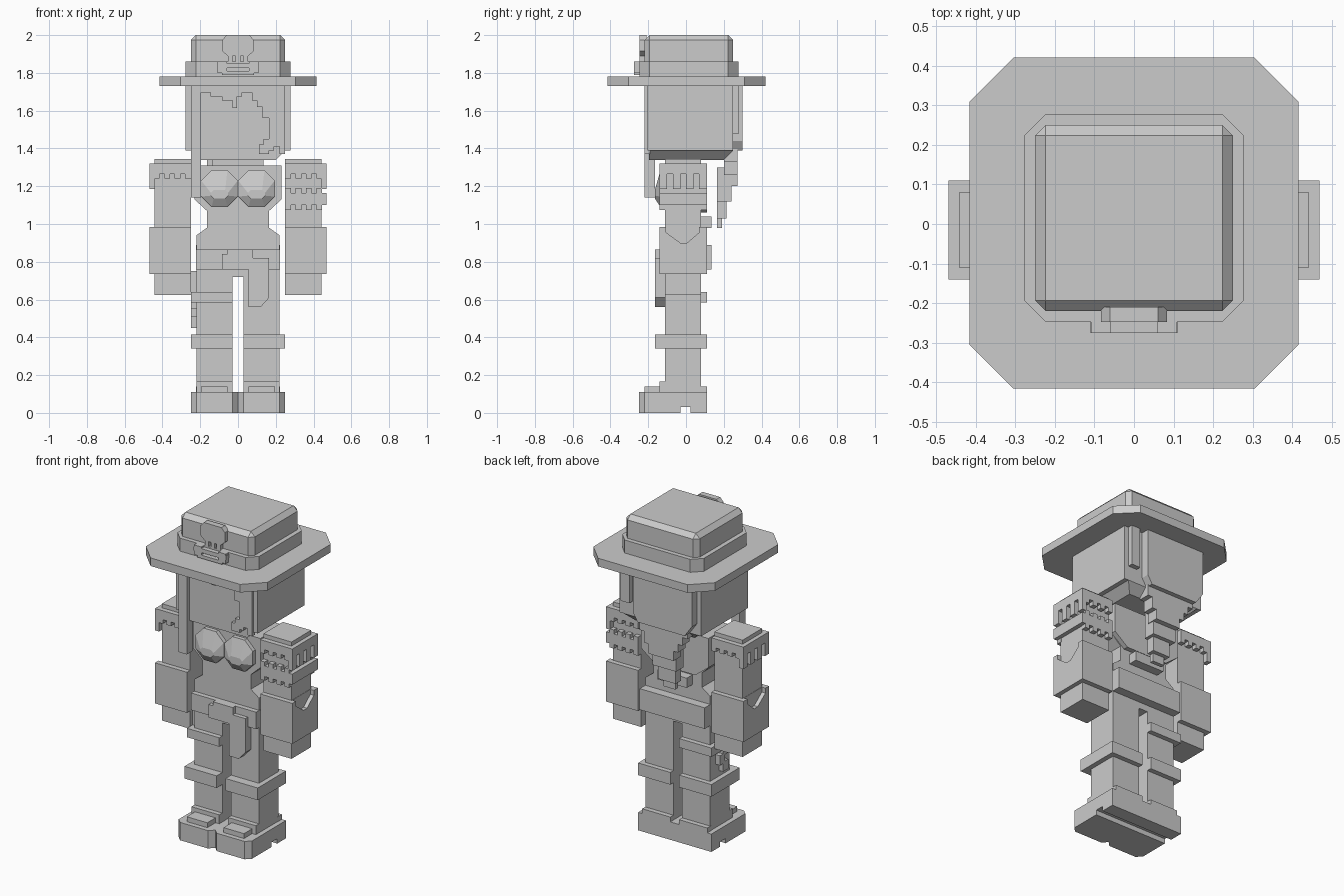
import bpy, bmesh
from mathutils import Vector

cube = bpy.data.objects.get("Cube")
if cube:
    bpy.data.objects.remove(cube, do_unlink=True)

grey = bpy.data.materials.new("plain grey")
grey.diffuse_color = (0.6, 0.6, 0.6, 1)
grey.use_nodes = True
bsdf = next(n for n in grey.node_tree.nodes if n.type == 'BSDF_PRINCIPLED')
bsdf.inputs["Base Color"].default_value = (0.6, 0.6, 0.6, 1)


def finish(name, bm):
    bmesh.ops.recalc_face_normals(bm, faces=bm.faces)
    mesh = bpy.data.meshes.new(name)
    bm.to_mesh(mesh)
    bm.free()
    mesh.materials.append(grey)
    ob = bpy.data.objects.new(name, mesh)
    bpy.context.collection.objects.link(ob)
    return ob


def loft(name, rings):
    """Join closed rings of points and cap both ends."""
    bm = bmesh.new()
    loops = [[bm.verts.new(p) for p in ring] for ring in rings]
    n = len(loops[0])
    for a, b in zip(loops, loops[1:]):
        for i in range(n):
            bm.faces.new((a[i], a[(i + 1) % n], b[(i + 1) % n], b[i]))
    bm.faces.new(loops[0])
    bm.faces.new(loops[-1])
    return finish(name, bm)


def prism(name, pts, axis, lo, hi):
    """Extrude a 2D outline along axis x, y or z."""
    put = {'x': lambda p, d: (d, p[0], p[1]),
           'y': lambda p, d: (p[0], d, p[1]),
           'z': lambda p, d: (p[0], p[1], d)}[axis]
    return loft(name, [[put(p, d) for p in pts] for d in (lo, hi)])


def box(name, x0, x1, y0, y1, z0, z1):
    return prism(name, [(x0, y0), (x1, y0), (x1, y1), (x0, y1)], 'z', z0, z1)


def octagon(x0, x1, y0, y1, c):
    return [(x0 + c, y0), (x1 - c, y0), (x1, y0 + c), (x1, y1 - c),
            (x1 - c, y1), (x0 + c, y1), (x0, y1 - c), (x0, y0 + c)]


# Hat
prism("hat_brim", octagon(-.415, .415, -.415, .42, .11), 'z', 1.73, 1.78)
prism("hat_band", octagon(-.278, .278, -.247, .278, .055), 'z', 1.78, 1.86)
crown = box("hat_crown", -.25, .25, -.22, .25, 1.76, 2.0)
bev = crown.modifiers.new("bevel", 'BEVEL')
bev.width, bev.segments = .027, 1

# Hat badge: rounded head, teeth and crossed bars
prism("badge_head", [(-.055, 1.89), (.055, 1.89), (.083, 1.915), (.083, 1.975), (.06, 2.0),
                     (-.06, 2.0), (-.083, 1.975), (-.083, 1.915)], 'y', -.247, -.21)
for x in (-.04, 0, .04):
    box("badge_tooth", x - .012, x + .012, -.247, -.21, 1.86, 1.895)
box("badge_upper_bar", -.11, .11, -.275, -.24, 1.825, 1.85)
box("badge_lower_bar", -.085, .085, -.275, -.24, 1.79, 1.81)
for s in (-1, 1):
    box("badge_bar_end", s * .083 - .025, s * .083 + .025, -.275, -.24, 1.80, 1.86)

# Head with sloped lower edge
loft("head", [[(x, y, z) for x, y in ((-w, a), (w, a), (w, b), (-w, b))]
              for w, a, b, z in ((.20, -.195, .20, 1.34), (.25, -.195, .25, 1.39),
                                 (.25, -.195, .25, 1.75))])
box("neck", -.135, .135, -.10, .07, 1.28, 1.36)

# Hair: side shells, stepped fringe, long front lock
for s in (-1, 1):
    prism("hair_side", [(-.195, 1.39), (.25, 1.39), (.25, 1.75), (-.195, 1.75)], 'x',
          *sorted((s * .245, s * .278)))
prism("hair_fringe", [
    (-.25, 1.75), (-.25, 1.66), (-.195, 1.66), (-.195, 1.695), (-.145, 1.695), (-.145, 1.675),
    (-.085, 1.675), (-.085, 1.655), (-.03, 1.655), (-.03, 1.615), (-.005, 1.615), (-.005, 1.675),
    (.02, 1.675), (.02, 1.695), (.075, 1.695), (.075, 1.655), (.10, 1.655), (.10, 1.62),
    (.13, 1.62), (.13, 1.56), (.165, 1.56), (.165, 1.45), (.135, 1.45), (.135, 1.42),
    (.11, 1.42), (.11, 1.37), (.165, 1.37), (.165, 1.39), (.19, 1.39), (.19, 1.41),
    (.22, 1.41), (.22, 1.37), (.25, 1.37), (.25, 1.75)], 'y', -.22, -.19)
box("hair_front_lock", -.25, -.195, -.22, -.165, 1.14, 1.75)
for s in (-1, 1):
    box("hair_corner", *sorted((s * .24, s * .278)), -.205, -.18, 1.39, 1.75)

# Back hair tapering into a tail
prism("hair_back", [(-.25, 1.75), (-.25, 1.46), (-.20, 1.39), (.12, 1.39), (.15, 1.44),
                    (.15, 1.75)], 'y', .24, .30)
box("hair_back_outer", .19, .25, .24, .28, 1.48, 1.75)
prism("hair_back_taper", [(-.20, 1.42), (-.20, 1.36), (-.165, 1.36), (-.165, 1.31), (-.135, 1.31),
                          (-.135, 1.26), (-.105, 1.26), (-.105, 1.20), (.065, 1.20), (.065, 1.26),
                          (.095, 1.26), (.095, 1.33), (.125, 1.33), (.125, 1.42)], 'y', .20, .272)
for w, y0, y1, z0, z1 in ((.08, .165, .24, 1.12, 1.30), (.06, .165, .215, 1.03, 1.12),
                          (.04, .165, .19, .98, 1.03)):
    box("hair_tail", -.02 - w, -.02 + w, y0, y1, z0, z1)

# Torso with narrow waist, back panel and bust
half = [(.22, .72), (.22, .94), (.165, .98), (.165, 1.07), (.23, 1.13), (.23, 1.31)]
prism("torso", half + [(-x, z) for x, z in reversed(half)], 'y', -.11, .08)
prism("jacket_back", [(-.23, 1.31), (-.23, 1.13), (-.14, 1.06), (.14, 1.06), (.23, 1.13),
                      (.23, 1.31)], 'y', .075, .11)
box("back_buckle", -.10, .10, .075, .135, .98, 1.04)
for s in (-1, 1):
    cx = s * .098
    base = octagon(cx - .097, cx + .097, 1.09, 1.285, .055)
    tip = octagon(cx - .045, cx + .045, 1.135, 1.18, .015)
    loft("bust", [[(x, -.105, z) for x, z in base], [(x, -.135, z) for x, z in base],
                  [(x, -.165, z) for x, z in tip]])

# Hips, belt and front sash
box("hips", -.222, .222, -.14, .10, .76, .865)
box("belt_back", -.222, .222, .07, .135, .76, .89)
prism("front_sash", [(-.085, .84), (-.055, .84), (-.055, .865), (.08, .865), (.08, .82),
                     (.165, .82), (.165, .61), (.12, .56), (.055, .56), (.055, .76),
                     (-.085, .76)], 'y', -.165, -.105)

for s in (-1, 1):
    def sided(name, x0, x1, *rest):
        box(name, *sorted((s * x0, s * x1)), *rest)

    # Arm, shoulder cover and fringe
    sided("arm", .25, .442, -.11, .08, .70, 1.345)
    sided("hand", .25, .442, -.11, .08, .625, .75)
    sided("shoulder_cover", .25, .468, -.14, .11, 1.265, 1.32)
    for i in range(4):
        x = .25 + i * .055
        for y0, y1 in ((-.14, -.105), (.075, .11)):
            sided("cover_fringe", x, x + .03, y0, y1, 1.24, 1.27)
    for i in range(4):
        y = -.14 + i * .07
        sided("cover_side_fringe", .44, .468, y, y + .04, 1.185, 1.27)

    # Cuff with a notched outer face
    sided("cuff", .25, .444, -.14, .11, .735, .985)
    prism("cuff_outer", [(-.14, .735), (.11, .735), (.11, .985), (.07, .985), (.07, .955),
                         (.005, .90), (-.03, .90), (-.105, .955), (-.105, .985), (-.14, .985)],
          'x', *sorted((s * .44, s * .468)))

    # Leg, knee band and boot
    sided("leg", .03, .22, -.11, .08, .10, .77)
    sided("knee_band", .03, .25, -.165, .11, .34, .415)
    sided("ankle", .03, .22, -.14, .08, .10, .165)
    sided("heel", .03, .222, .07, .11, .10, .14)
    sided("toe_cap", .055, .195, -.22, -.135, .10, .14)
    outline = [(0, .11), (0, -.22), (.03, -.25), (.22, -.25), (.25, -.22), (.25, .11)]
    prism("boot", [(s * x, y) for x, y in outline], 'z', .03, .11)
    prism("sole_front", [(s * x, min(y, -.03)) for x, y in outline], 'z', 0, .03)
    sided("sole_heel", 0, .25, .025, .11, 0, .03)

# Left upper arm band with a toothed edge
box("arm_band", .25, .468, -.14, .11, 1.10, 1.165)
for i in range(4):
    x = .25 + i * .055
    for y0, y1 in ((-.14, -.105), (.075, .11)):
        box("arm_band_tooth", x, x + .03, y0, y1, 1.16, 1.19)
        box("arm_band_tooth", x, x + .03, y0, y1, 1.075, 1.105)

# Right thigh strap and hanging trinkets
box("thigh_strap", -.25, -.03, -.14, .11, .585, .64)
for y, z0, z1 in ((-.06, .64, .75), (-.03, .55, .60), (0, .50, .56), (-.03, .45, .51)):
    box("thigh_trinket", -.25, -.215, y - .025, y + .025, z0, z1)
